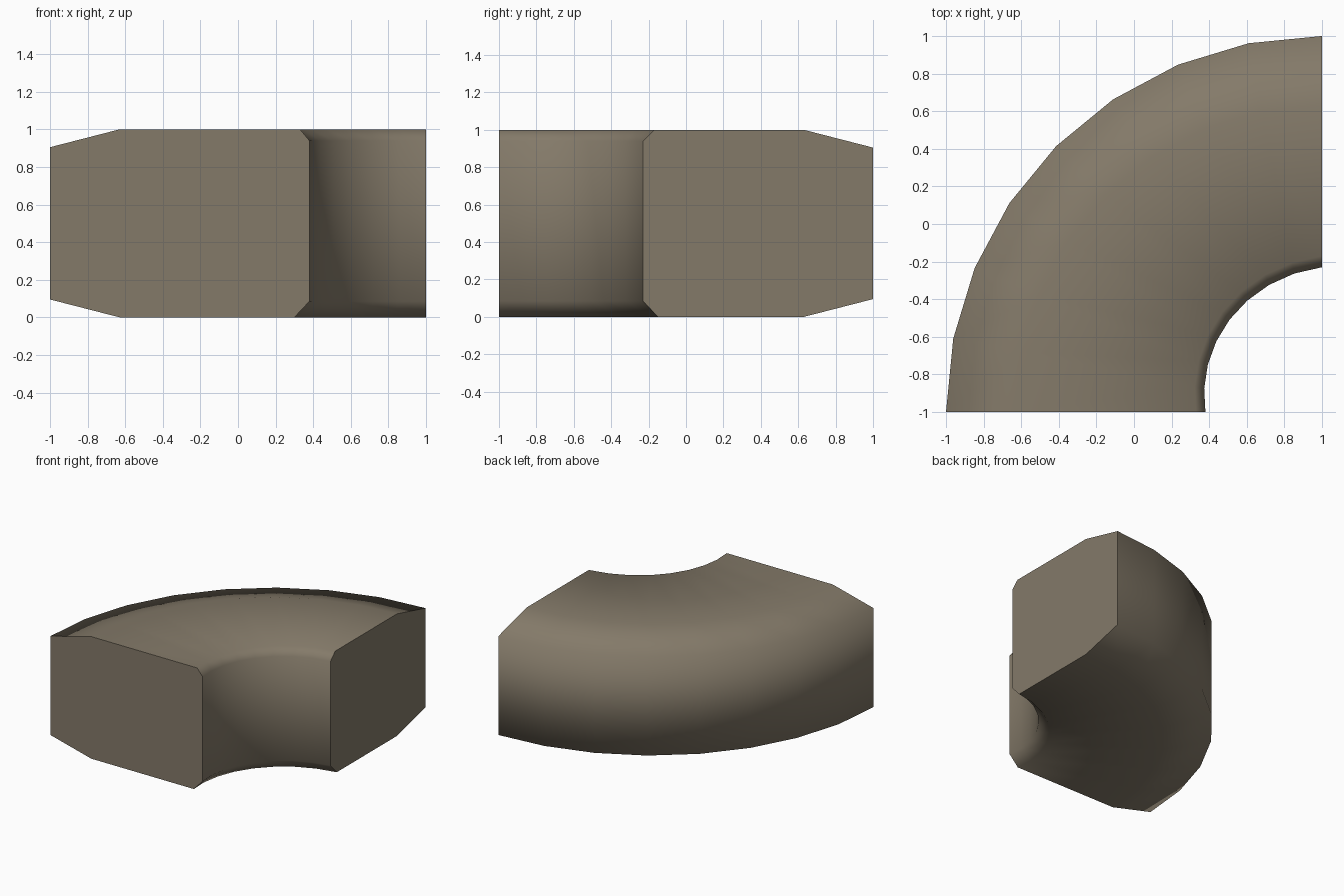
import bpy, bmesh, math

if "Cube" in bpy.data.objects:
    bpy.data.objects.remove(bpy.data.objects["Cube"])

SEGMENTS = 8
PIVOT = (1.0, -1.0)

stone = bpy.data.materials.new("grey brown stone")
stone.diffuse_color = (0.230, 0.194, 0.141, 1)
stone.use_nodes = True
stone.node_tree.nodes["Principled BSDF"].inputs["Base Color"].default_value = stone.diffuse_color

# Cross-section as (radius, height), at the front end and at the right end
front_profile = [(2, .095), (2, .905), (1.63, 1), (.67, 1), (.62, .94), (.62, .085), (.70, 0), (1.63, 0)]
right_profile = [(2, .095), (2, .905), (1.63, 1), (.83, 1), (.77, .94), (.77, .085), (.85, 0), (1.63, 0)]

# Sweep the section through a quarter turn, blending between both ends
bm = bmesh.new()
rings = []
for i in range(SEGMENTS + 1):
    t = i / SEGMENTS
    a = t * math.pi / 2
    ring = []
    for (r0, z0), (r1, z1) in zip(front_profile, right_profile):
        r = r0 + (r1 - r0) * t
        z = z0 + (z1 - z0) * t
        ring.append(bm.verts.new((PIVOT[0] - r * math.cos(a), PIVOT[1] + r * math.sin(a), z)))
    rings.append(ring)

n = len(front_profile)
for a, b in zip(rings, rings[1:]):
    for k in range(n):
        f = bm.faces.new((a[k], a[(k + 1) % n], b[(k + 1) % n], b[k]))
        f.smooth = True

# Flat end caps with crisp borders
for ring in (rings[0], rings[-1]):
    cap = bm.faces.new(ring)
    for e in cap.edges:
        e.smooth = False
bmesh.ops.recalc_face_normals(bm, faces=bm.faces)

mesh = bpy.data.meshes.new("curved_corner_block")
bm.to_mesh(mesh)
bm.free()
mesh.materials.append(stone)
block = bpy.data.objects.new("curved_corner_block", mesh)
bpy.context.collection.objects.link(block)
